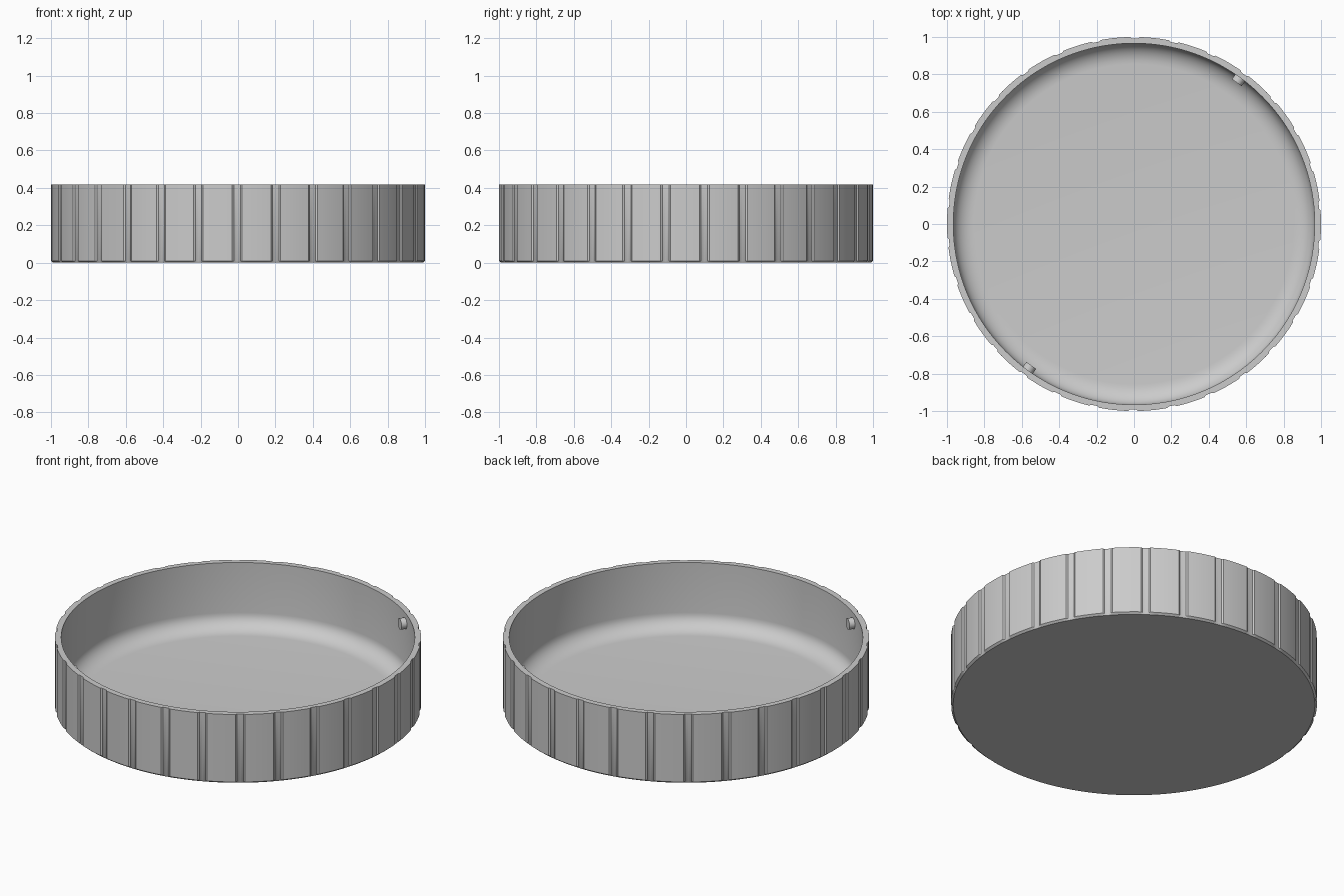
import bpy, bmesh, math
from mathutils import Matrix, Vector

cube = bpy.data.objects.get("Cube")
if cube:
    bpy.data.objects.remove(cube, do_unlink=True)

HEIGHT, OUTER, GROOVE, INNER = 0.417, 1.0, 0.993, 0.966
FLOOR, FILLET_WIDTH, FILLET_HEIGHT, GROOVES = 0.025, 0.11, 0.09, 30

grey = bpy.data.materials.new("plain grey")
grey.use_nodes = True
grey.diffuse_color = (0.6, 0.6, 0.6, 1)
grey.node_tree.nodes["Principled BSDF"].inputs["Base Color"].default_value = (0.6, 0.6, 0.6, 1)


def finish(name, bm):
    bmesh.ops.recalc_face_normals(bm, faces=bm.faces)
    mesh = bpy.data.meshes.new(name)
    bm.to_mesh(mesh)
    bm.free()
    mesh.materials.append(grey)
    obj = bpy.data.objects.new(name, mesh)
    bpy.context.collection.objects.link(obj)
    bpy.ops.object.select_all(action='DESELECT')
    obj.select_set(True)
    bpy.context.view_layer.objects.active = obj
    bpy.ops.object.shade_smooth_by_angle(angle=math.radians(28))


# Angles around the rim and the grooved outer radius at each one
outline = []
for g in range(GROOVES):
    centre = -90.3 + g * 360 / GROOVES
    for offset in (-1, 0, 1):
        outline.append((math.radians(centre + offset), GROOVE))
    for i in range(7):
        outline.append((math.radians(centre + 1.5 + i * 1.5), OUTER))


def ring(bm, z, radius=None):
    return [bm.verts.new(((radius or r) * math.cos(a), (radius or r) * math.sin(a), z))
            for a, r in outline]


# Dish: grooved wall, flat rim, smooth inside wall rounded into the floor
bm = bmesh.new()
rings = [ring(bm, 0, 0.988), ring(bm, 0.01), ring(bm, HEIGHT), ring(bm, HEIGHT, INNER)]
for i in range(9):
    t = i / 8 * math.pi / 2
    rings.append(ring(bm, FLOOR + FILLET_HEIGHT * (1 - math.sin(t)),
                      INNER - FILLET_WIDTH * (1 - math.cos(t))))
n = len(outline)
for low, high in zip(rings, rings[1:]):
    for i in range(n):
        j = (i + 1) % n
        bm.faces.new((low[i], low[j], high[j], high[i]))
bm.faces.new(rings[0])
bm.faces.new(rings[-1])
finish("dish", bm)

# Two round locking pins on opposite sides of the inside wall
for name, angle in (("back_pin", 54), ("front_pin", 234)):
    a = math.radians(angle)
    out = Vector((math.cos(a), math.sin(a), 0))
    bm = bmesh.new()
    place = (Matrix.Translation(out * 0.957 + Vector((0, 0, 0.355)))
             @ out.to_track_quat('Z', 'Y').to_matrix().to_4x4())
    bmesh.ops.create_cone(bm, cap_ends=True, segments=20, radius1=0.032,
                          radius2=0.032, depth=0.045, matrix=place)
    finish(name, bm)
